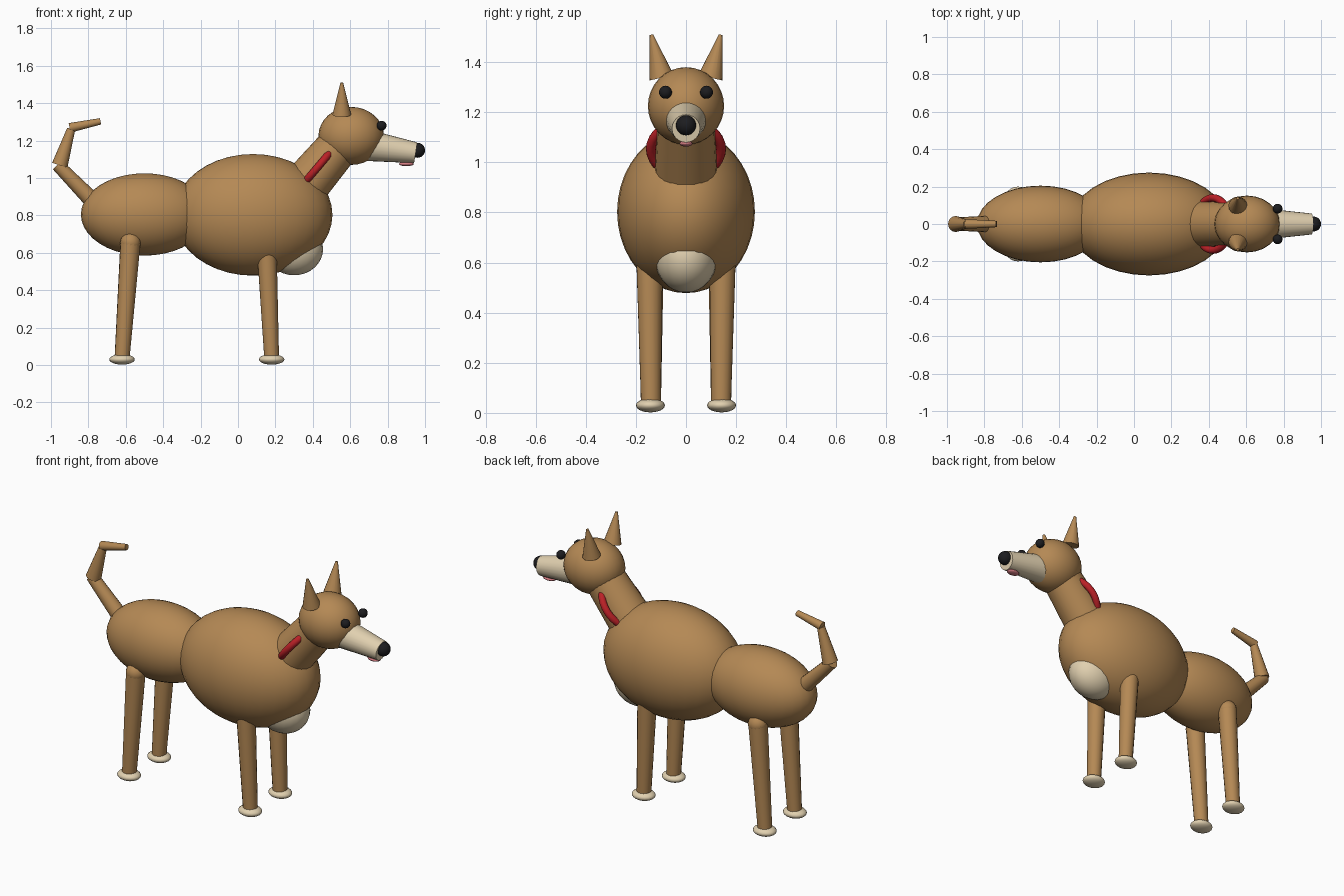
import bpy
from mathutils import Vector, Matrix

cube = bpy.data.objects.get("Cube")
if cube:
    bpy.data.objects.remove(cube, do_unlink=True)


def material(name, rgb):
    m = bpy.data.materials.new(name)
    m.use_nodes = True
    m.diffuse_color = (*rgb, 1)
    m.node_tree.nodes["Principled BSDF"].inputs["Base Color"].default_value = (*rgb, 1)
    return m


TAN = material("tan fur", (0.46, 0.25, 0.09))
CREAM = material("cream fur", (0.75, 0.63, 0.43))
BLACK = material("black", (0.012, 0.012, 0.014))
RED = material("red collar", (0.5, 0.015, 0.02))
PINK = material("pink tongue", (0.65, 0.2, 0.22))


def finish(name, mat):
    ob = bpy.context.object
    ob.name = ob.data.name = name
    ob.data.materials.append(mat)
    bpy.ops.object.shade_smooth_by_angle(angle=0.7)
    return ob


def ball(name, mat, center, radii, seg=24, rings=16):
    """Ellipsoid with its size baked into the mesh."""
    bpy.ops.mesh.primitive_uv_sphere_add(segments=seg, ring_count=rings, radius=1, location=center)
    ob = finish(name, mat)
    ob.data.transform(Matrix.Diagonal((*radii, 1)))
    return ob


def limb(name, mat, start, end, r1, r2, seg=16):
    """Tapered round bar between two points."""
    a, b = Vector(start), Vector(end)
    bpy.ops.mesh.primitive_cone_add(vertices=seg, radius1=r1, radius2=r2,
                                    depth=(b - a).length, location=(a + b) / 2,
                                    rotation=(b - a).to_track_quat('Z', 'Y').to_euler())
    return finish(name, mat)


# Body
ball("chest", TAN, (0.08, 0, 0.803), (0.425, 0.275, 0.325), 32, 20)
ball("hips", TAN, (-0.5, 0, 0.805), (0.34, 0.205, 0.22), 32, 20)
ball("chest_patch", CREAM, (0.30, 0, 0.62), (0.155, 0.125, 0.14))

# Neck and head
neck_start, neck_end = Vector((0.33, 0, 0.925)), Vector((0.58, 0, 1.22))
limb("neck", TAN, neck_start, neck_end, 0.127, 0.11, 24)
ball("head", TAN, (0.605, 0, 1.225), (0.175, 0.152, 0.155))
limb("snout", CREAM, (0.68, 0, 1.176), (0.95, 0, 1.135), 0.085, 0.056, 24)
ball("nose", BLACK, (0.96, 0, 1.148), (0.04, 0.04, 0.04), 20, 12)
ball("tongue", PINK, (0.90, 0, 1.075), (0.04, 0.026, 0.012), 20, 12)

# Collar: a ring lying along the neck, showing only at the sides
axis = (neck_end - neck_start).normalized()
normal = axis.cross(Vector((0, 1, 0)))
bpy.ops.mesh.primitive_torus_add(major_radius=0.14, minor_radius=0.02, major_segments=32,
                                 minor_segments=12, location=(0.422, 0, 1.053),
                                 rotation=normal.to_track_quat('Z', 'Y').to_euler())
finish("collar", RED)

# Paired parts
for side, s in (("left", 1), ("right", -1)):
    ball(f"{side}_eye", BLACK, (0.768, s * 0.082, 1.28), (0.026, 0.026, 0.026), 16, 10)
    limb(f"{side}_ear", TAN, (0.555, s * 0.098, 1.338), (0.555, s * 0.138, 1.51), 0.05, 0.007, 16)
    for end, top, foot in (("front", (0.153, 0.146, 0.64), 0.18),
                           ("back", (-0.575, 0.142, 0.66), -0.62)):
        x, y, z = top
        limb(f"{side}_{end}_leg", TAN, (x, s * y, z), (foot, s * 0.14, 0.035), 0.054, 0.04)
        ball(f"{side}_{end}_paw", CREAM, (foot, s * 0.142, 0.03), (0.068, 0.058, 0.028), 20, 12)
        if end == "back":
            ball(f"{side}_back_joint", TAN, (x, s * y, z - 0.005), (0.055, 0.055, 0.055), 16, 12)

# Tail in three bent pieces
limb("tail_base", TAN, (-0.76, 0, 0.86), (-0.965, 0, 1.07), 0.046, 0.034)
limb("tail_middle", TAN, (-0.953, 0, 1.068), (-0.892, 0, 1.262), 0.043, 0.022)
limb("tail_tip", TAN, (-0.90, 0, 1.268), (-0.735, 0, 1.303), 0.026, 0.017)
